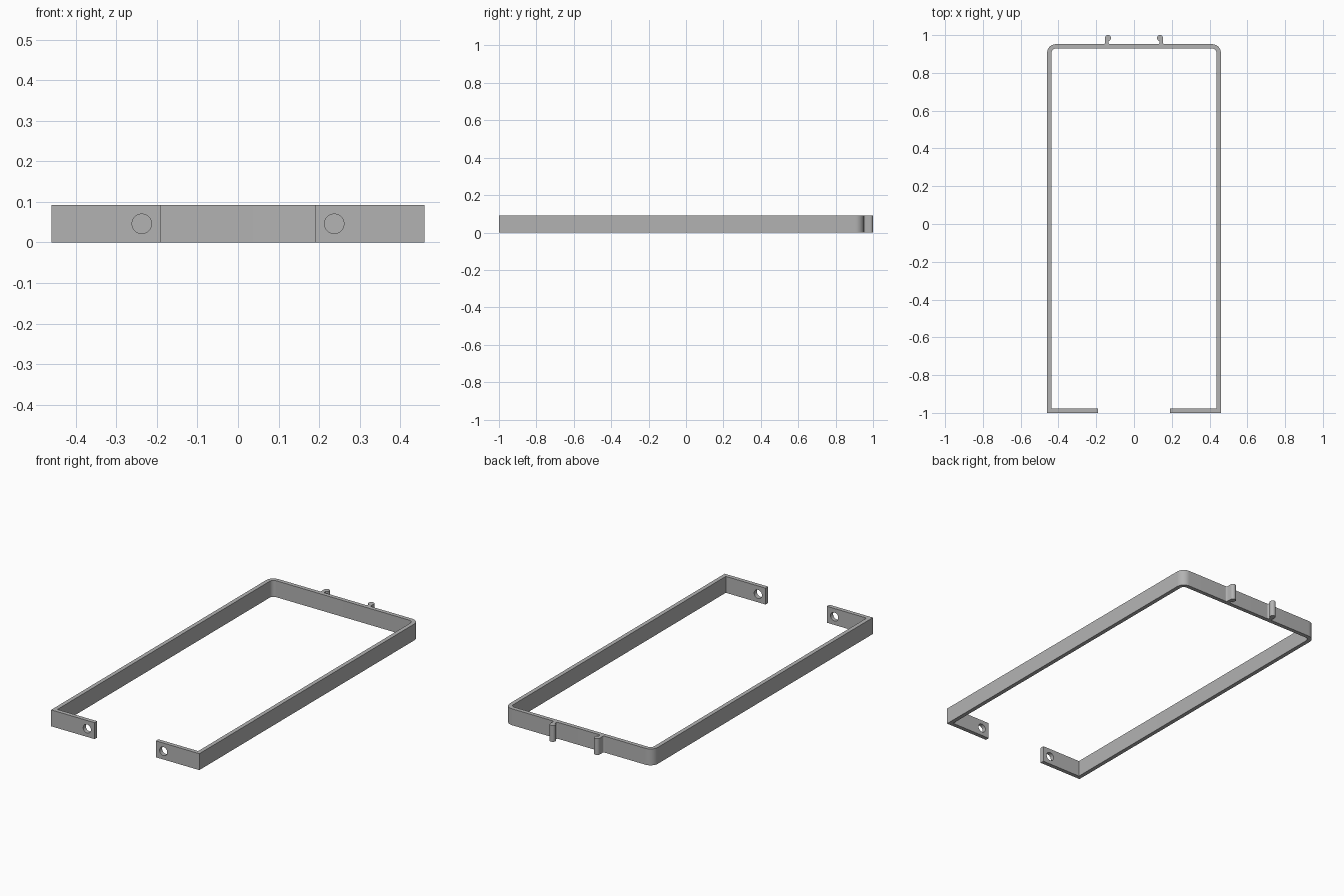
import bpy
import bmesh
from math import cos, sin, radians, pi
from mathutils import Matrix

HEIGHT = 0.092    # width of the strip, along z
THICK = 0.023     # thickness of the strip
HALF = 0.46       # half the overall width
BACK = 0.952      # outer face of the back bar
TAB_END = 0.19    # free end of each front tab
RADIUS = 0.046    # outer radius of the back corners
HOLE_X, HOLE_R = 0.237, 0.024

if "Cube" in bpy.data.objects:
    bpy.data.objects.remove(bpy.data.objects["Cube"])

grey = bpy.data.materials.new("grey metal")
grey.use_nodes = True
colour = (0.45, 0.45, 0.45, 1)
grey.diffuse_color = colour
grey.node_tree.nodes["Principled BSDF"].inputs["Base Color"].default_value = colour


def arc(cx, cy, r, start, end, steps=10):
    angles = [radians(start + (end - start) * i / steps) for i in range(steps + 1)]
    return [(cx + r * cos(a), cy + r * sin(a)) for a in angles]


def mirrored(points):
    return [(-x, y) for x, y in reversed(points)]


def add_object(name, bm):
    bmesh.ops.recalc_face_normals(bm, faces=bm.faces)
    mesh = bpy.data.meshes.new(name)
    bm.to_mesh(mesh)
    bm.free()
    mesh.materials.append(grey)
    obj = bpy.data.objects.new(name, mesh)
    bpy.context.collection.objects.link(obj)
    return obj


def extrude_outline(name, outline):
    bm = bmesh.new()
    face = bm.faces.new([bm.verts.new((x, y, 0)) for x, y in outline])
    top = bmesh.ops.extrude_face_region(bm, geom=[face])["geom"]
    verts = [v for v in top if isinstance(v, bmesh.types.BMVert)]
    bmesh.ops.translate(bm, verts=verts, vec=(0, 0, HEIGHT))
    return add_object(name, bm)


def select_only(obj):
    bpy.ops.object.select_all(action='DESELECT')
    obj.select_set(True)
    bpy.context.view_layer.objects.active = obj


# Bent strip: sharp front corners, rounded back corners
cx, cy = HALF - RADIUS, BACK - RADIUS
outer = [(TAB_END, -1), (HALF, -1)] + arc(cx, cy, RADIUS, 0, 90)
inner = ([(TAB_END, THICK - 1), (HALF - THICK, THICK - 1)]
         + arc(cx, cy, RADIUS - THICK, 0, 90))
strip = extrude_outline(
    "strip_frame",
    outer + mirrored(outer) + list(reversed(mirrored(inner))) + list(reversed(inner)))

# Screw holes through the front tabs
bm = bmesh.new()
for side in (-1, 1):
    place = (Matrix.Translation((side * HOLE_X, -1 + THICK / 2, HEIGHT / 2))
             @ Matrix.Rotation(pi / 2, 4, 'X'))
    bmesh.ops.create_cone(bm, cap_ends=True, segments=40, radius1=HOLE_R,
                          radius2=HOLE_R, depth=THICK * 3, matrix=place)
cutter = add_object("hole_cutter", bm)
cutter.hide_render = True
cut = strip.modifiers.new("screw holes", 'BOOLEAN')
cut.operation = 'DIFFERENCE'
cut.solver = 'EXACT'
cut.object = cutter
select_only(strip)
bpy.ops.object.modifier_apply(modifier=cut.name)
bpy.data.objects.remove(cutter)

# Round-headed hooks on the back bar, with filleted feet
FILLET = 0.008
hook = (arc(0.154 + FILLET, BACK + FILLET, FILLET, 270, 180, 5)
        + arc(0.138, 0.984, 0.016, 0, 260, 24)
        + arc(0.135 - FILLET, BACK + FILLET, FILLET, 0, -90, 5))
parts = [strip,
         extrude_outline("left_hook", hook),
         extrude_outline("right_hook", mirrored(hook))]

for part in parts:
    select_only(part)
    bpy.ops.object.shade_smooth_by_angle(angle=radians(30))
